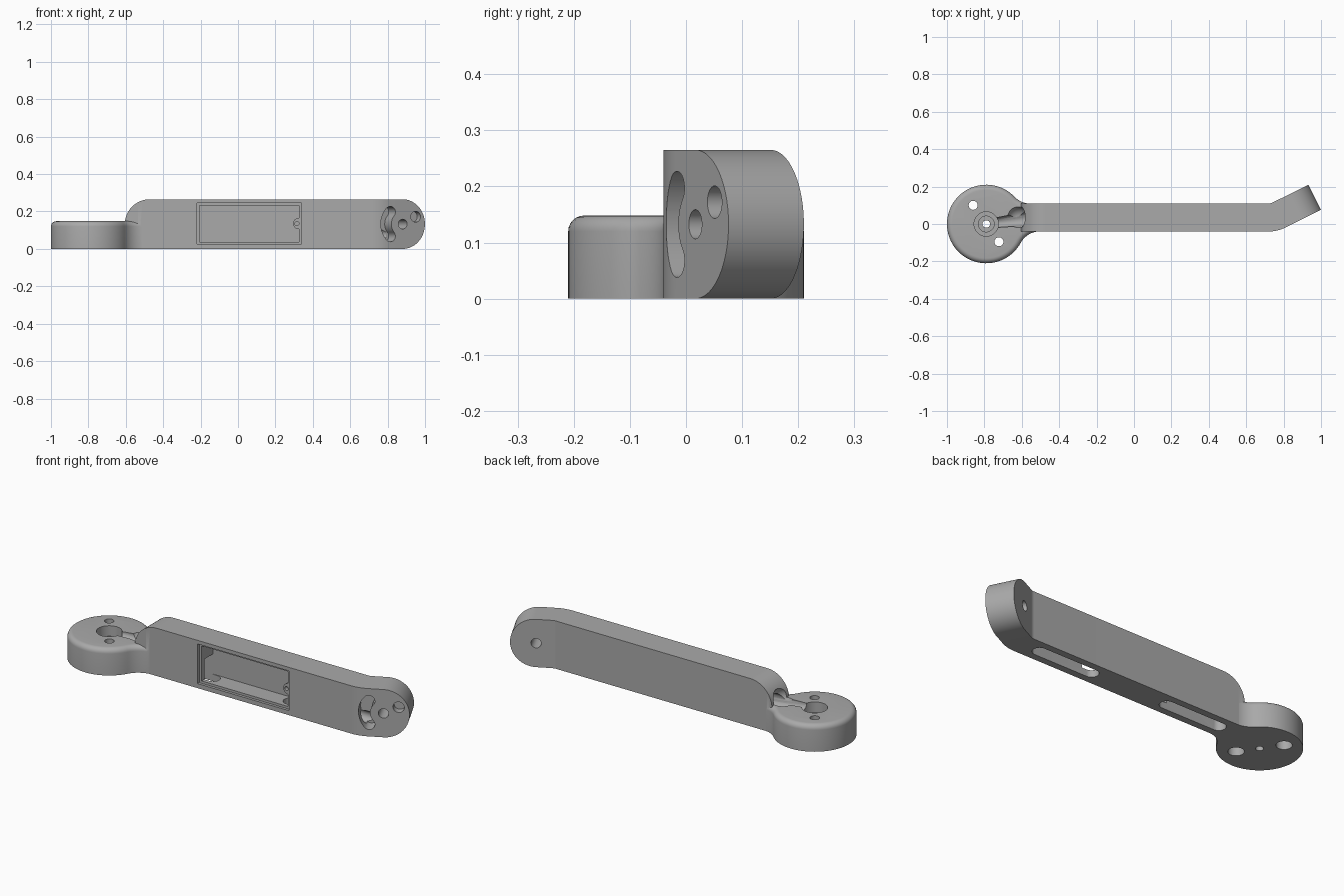
import bpy, bmesh, math
from math import sin, cos, pi, radians
from mathutils import Vector, Matrix

cube = bpy.data.objects.get("Cube")
if cube:
    bpy.data.objects.remove(cube, do_unlink=True)

gray = bpy.data.materials.new("matte_gray")
gray.use_nodes = True
gray.diffuse_color = (0.4, 0.4, 0.4, 1)
gray.node_tree.nodes["Principled BSDF"].inputs["Base Color"].default_value = (0.4, 0.4, 0.4, 1)

X, Y, Z = Vector((1, 0, 0)), Vector((0, 1, 0)), Vector((0, 0, 1))
BEND = radians(26.5)
H, FRONT, BACK = 0.265, -0.04, 0.11
R = H / 2
TIP = 0.08                               # distance from bend to centre of rounded tip
PIVOT = Vector((0.72, 0.16, 0))
U = Vector((cos(BEND), sin(BEND), 0))    # along the bent tip
N = Vector((-sin(BEND), cos(BEND), 0))   # into the bent tip
TIP_ORIGIN = PIVOT - N * 0.2

PLAN = (Vector(), X, Y, Z)
FACE = (Vector(), X, Z, Y)
TIP_FACE = (TIP_ORIGIN, U, Z, N)


def finish(name, bm):
    bmesh.ops.recalc_face_normals(bm, faces=bm.faces)
    mesh = bpy.data.meshes.new(name)
    bm.to_mesh(mesh)
    bm.free()
    mesh.materials.append(gray)
    obj = bpy.data.objects.new(name, mesh)
    bpy.context.collection.objects.link(obj)
    return obj


def arc(cx, cy, r, a0, a1, n=24):
    return [(cx + r * cos(a0 + (a1 - a0) * i / n), cy + r * sin(a0 + (a1 - a0) * i / n))
            for i in range(n + 1)]


def circle(cx, cy, r):
    return arc(cx, cy, r, 0, 2 * pi, 48)[:-1]


def rect(x0, x1, y0, y1):
    return [(x0, y0), (x1, y0), (x1, y1), (x0, y1)]


def prism(name, pts, d0, d1, frame=PLAN, bevel=0):
    o, a, b, d = frame
    bm = bmesh.new()
    lo, hi = [[bm.verts.new(o + a * p + b * q + d * t) for p, q in pts] for t in (d0, d1)]
    bm.faces.new(lo)
    top = bm.faces.new(hi)
    for i in range(len(pts)):
        j = (i + 1) % len(pts)
        bm.faces.new((lo[i], lo[j], hi[j], hi[i]))
    if bevel:
        bmesh.ops.recalc_face_normals(bm, faces=bm.faces)
        bmesh.ops.bevel(bm, geom=list(top.edges), offset=bevel, segments=6,
                        profile=0.5, affect='EDGES')
    return finish(name, bm)


def rod(name, start, end, r0, r1):
    start, end = Vector(start), Vector(end)
    axis = end - start
    m = Matrix.Translation((start + end) / 2) @ axis.to_track_quat('Z', 'Y').to_matrix().to_4x4()
    bm = bmesh.new()
    bmesh.ops.create_cone(bm, cap_ends=True, segments=40, radius1=r0, radius2=r1,
                          depth=axis.length, matrix=m)
    return finish(name, bm)


def combine(target, tool, operation='DIFFERENCE'):
    mod = target.modifiers.new("cut", 'BOOLEAN')
    mod.operation, mod.object, mod.solver = operation, tool, 'EXACT'
    deps = bpy.context.evaluated_depsgraph_get()
    mesh = bpy.data.meshes.new_from_object(target.evaluated_get(deps))
    target.modifiers.clear()
    target.data = mesh
    bpy.data.objects.remove(tool, do_unlink=True)


# Arm: cross-sections swept along a straight run, a bend and a rounded tip
sections = []
for i in range(17):
    a = pi / 2 * i / 16
    x = -0.605 + R * (1 - cos(a))
    sections.append((Vector((x, FRONT, 0)), Vector((x, BACK, 0)), 0, R + R * sin(a)))
for i in range(9):
    a = BEND * i / 8
    out = Vector((sin(a), -cos(a), 0))
    sections.append((PIVOT + out * 0.2, PIVOT + out * 0.05, 0, H))
for i in range(25):
    a = pi / 2 * i / 24
    p = TIP_ORIGIN + U * (TIP + R * sin(a))
    sections.append((p, p + N * 0.15, R - R * cos(a), R + R * cos(a)))
bm = bmesh.new()
rings = [[bm.verts.new(p + Z * z) for p, z in ((f, lo), (b, lo), (b, hi), (f, hi))]
         for f, b, lo, hi in sections]
bm.faces.new(rings[0])
bm.faces.new(rings[-1])
for r, s in zip(rings, rings[1:]):
    for k in range(4):
        bm.faces.new((r[k], r[(k + 1) % 4], s[(k + 1) % 4], s[k]))
bmesh.ops.remove_doubles(bm, verts=bm.verts, dist=1e-5)
arm = finish("bent_arm_with_round_base", bm)

# Round base, flowing into the arm through two concave fillets
DX, DR, FR = -0.79, 0.21, 0.12


def fillet(edge, side):
    cy = edge + side * FR
    cx = DX + math.sqrt((DR + FR) ** 2 - cy ** 2)
    return cx, cy, math.atan2(cy, cx - DX)


fx, fy, fa = fillet(FRONT + 0.001, -1)
bx, by, ba = fillet(BACK - 0.001, 1)
outline = arc(DX, 0, DR, ba, fa + 2 * pi, 64)
outline += arc(fx, fy, FR, fa + pi, pi / 2, 12)[1:]
outline += [(-0.45, FRONT + 0.004), (-0.45, BACK - 0.004)]
outline += arc(bx, by, FR, -pi / 2, ba - pi, 12)[:-1]
combine(arm, prism("round_base", outline, 0, 0.148, bevel=0.028), 'UNION')

# Base holes: stepped centre bore and two screw holes widened underneath
for r, z0 in ((0.065, 0.09), (0.042, 0.05), (0.02, -0.1)):
    combine(arm, prism("centre_bore", circle(DX, 0, r), z0, 0.3))
for x, y in ((-0.86, 0.1), (-0.722, -0.095)):
    combine(arm, prism("screw_hole", circle(x, y, 0.024), -0.1, 0.3))
    combine(arm, prism("screw_head", circle(x, y, 0.04), -0.1, 0.07))

# Window in the front face: shallow frame step and deep cavity
combine(arm, prism("frame_step", rect(-0.22, 0.34, 0.025, 0.245), -0.1, -0.025, FACE))
combine(arm, prism("cavity", rect(-0.205, 0.325, 0.038, 0.232), -0.1, 0.075, FACE))
combine(arm, prism("screw_tab", circle(0.325, 0.135, 0.03), -0.025, 0.08, FACE), 'UNION')
combine(arm, prism("tab_hole", circle(0.315, 0.135, 0.011), -0.1, 0.05, FACE))

# Long slots underneath, mirrored about the window centre
for side in (-1, 1):
    c = 0.06 + side * 0.4
    slot = (arc(c + 0.163, 0.035, 0.037, -pi / 2, pi / 2)
            + arc(c - 0.163, 0.035, 0.037, pi / 2, 3 * pi / 2))
    combine(arm, prism("bottom_slot", slot, -0.1, 0.15))

# Cable path: groove on the base, hollow at the arm end, tunnel to the tip
combine(arm, rod("groove", (DX, 0, 0.148), (-0.47, 0.042, 0.13), 0.022, 0.046))
bm = bmesh.new()
bmesh.ops.create_uvsphere(bm, u_segments=32, v_segments=20, radius=0.058,
                          matrix=Matrix.Translation((-0.62, 0.036, 0.165)))
combine(arm, finish("hollow", bm))
combine(arm, rod("tunnel", (0.6, 0.035, 0.075), (0.79, 0.035, 0.075), 0.03, 0.03))

# Tip: through hole, shallow pocket and curved slot around the hole
combine(arm, prism("pivot_hole", circle(TIP, R, 0.026), -0.1, 0.3, TIP_FACE))
combine(arm, prism("pocket", circle(0.157, 0.172, 0.029), -0.1, 0.04, TIP_FACE))
a0, a1 = pi - 0.72, pi + 0.72
w, mid = 0.03, 0.098
end0 = (TIP + mid * cos(a0), R + mid * sin(a0))
end1 = (TIP + mid * cos(a1), R + mid * sin(a1))
curved = (arc(TIP, R, mid + w, a0, a1) + arc(*end1, w, a1, a1 + pi, 12)[1:]
          + arc(TIP, R, mid - w, a1, a0)[1:] + arc(*end0, w, a0 + pi, a0 + 2 * pi, 12)[1:-1])
combine(arm, prism("curved_slot", curved, -0.1, 0.08, TIP_FACE))

# Smooth shading with sharp edges kept
bpy.ops.object.select_all(action='DESELECT')
arm.select_set(True)
bpy.context.view_layer.objects.active = arm
bpy.ops.object.shade_smooth_by_angle(angle=radians(30))
